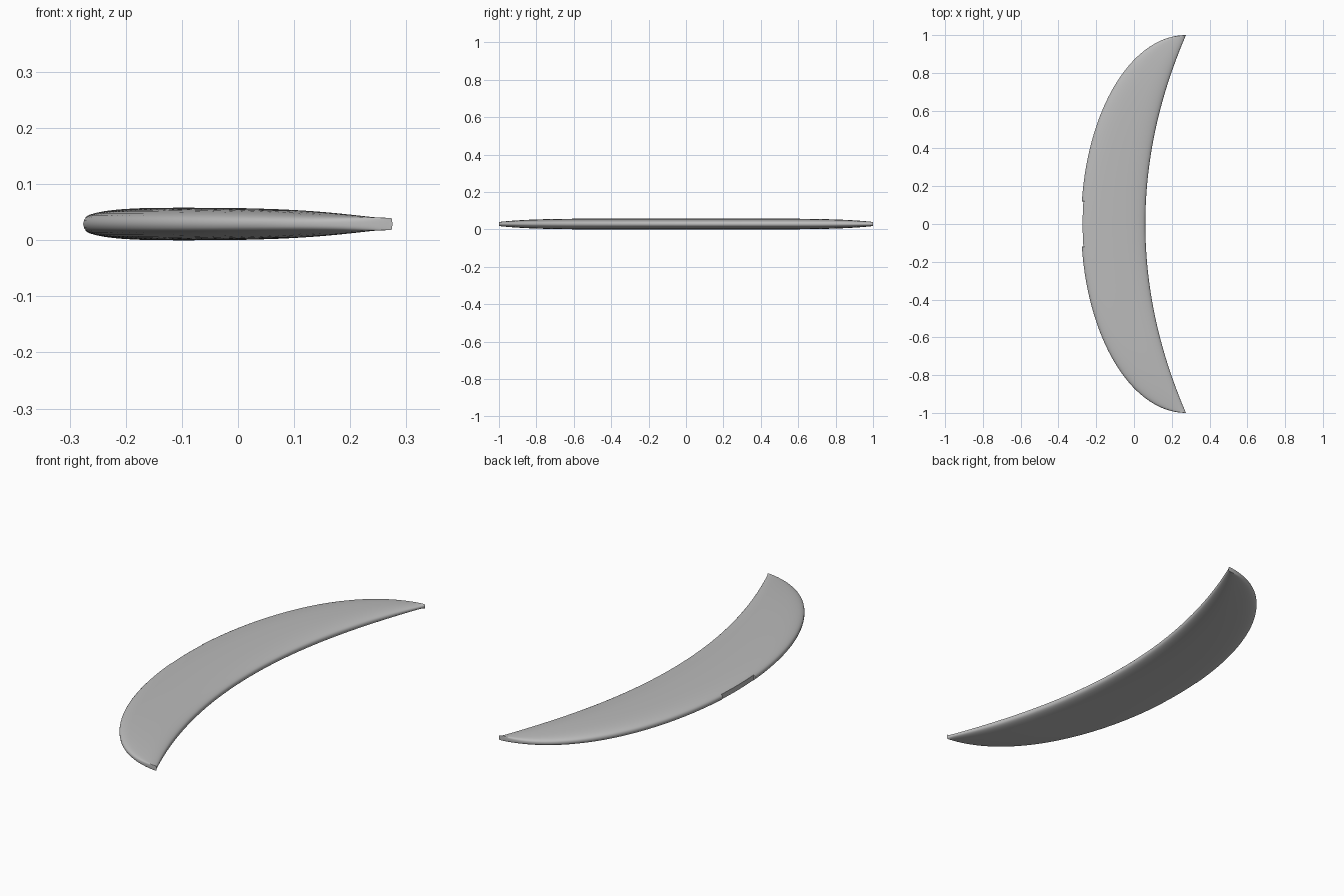
import bpy, bmesh, math

if "Cube" in bpy.data.objects:
    bpy.data.objects.remove(bpy.data.objects["Cube"], do_unlink=True)

SIDES = 40         # points round each cross-section
STEPS = 72         # cross-sections from tip to tip
MID_Z = 0.029
NOTCH_HALF = 0.12  # half length of the notch in the outer edge
NOTCH_DEPTH = 0.008


def signed_pow(v, p):
    return math.copysign(abs(v) ** p, v)


def section(y, notched):
    """Rounded lens cross-section of the crescent at y."""
    outer = 0.275 - 0.555 * math.sqrt(1 - y * y)
    inner = 0.06 + 0.215 * y * y
    mid, half = (inner + outer) / 2, (inner - outer) / 2
    thick = 0.029 * (1 - 0.62 * abs(y) ** 6)
    limit = outer + (NOTCH_DEPTH if notched else 0)
    points = []
    for i in range(SIDES):
        a = 2 * math.pi * i / SIDES
        x = mid + half * signed_pow(math.cos(a), 0.75)
        z = MID_Z + thick * signed_pow(math.sin(a), 0.75)
        points.append((max(x, limit), y, z))
    return points


# Stations crowd towards the tips; doubled stations make the notch ends sharp
reach = math.pi / 2 - 0.012
stations = [math.sin(reach * (2 * i / STEPS - 1)) for i in range(STEPS + 1)]
rows = [(y, abs(y) < NOTCH_HALF) for y in stations]
for side in (-1, 1):
    rows += [(side * NOTCH_HALF, True), (side * (NOTCH_HALF + 0.0005), False)]
rows.sort()

# Crescent blade lofted through the sections
bm = bmesh.new()
rings = [[bm.verts.new(p) for p in section(y, n)] for y, n in rows]
for a, b in zip(rings, rings[1:]):
    for i in range(SIDES):
        j = (i + 1) % SIDES
        bm.faces.new((a[i], a[j], b[j], b[i]))
bm.faces.new(rings[0])
bm.faces.new(rings[-1])
bmesh.ops.remove_doubles(bm, verts=bm.verts, dist=0.00002)
bmesh.ops.recalc_face_normals(bm, faces=bm.faces)
mesh = bpy.data.meshes.new("crescent_blade")
bm.to_mesh(mesh)
bm.free()

blade = bpy.data.objects.new("crescent_blade", mesh)
bpy.context.collection.objects.link(blade)

# Plain grey finish
grey = bpy.data.materials.new("plain_grey")
grey.use_nodes = True
colour = (0.5, 0.5, 0.5, 1)
grey.diffuse_color = colour
grey.node_tree.nodes["Principled BSDF"].inputs["Base Color"].default_value = colour
mesh.materials.append(grey)

bpy.ops.object.select_all(action="DESELECT")
blade.select_set(True)
bpy.context.view_layer.objects.active = blade
bpy.ops.object.shade_smooth_by_angle(angle=math.radians(40))
